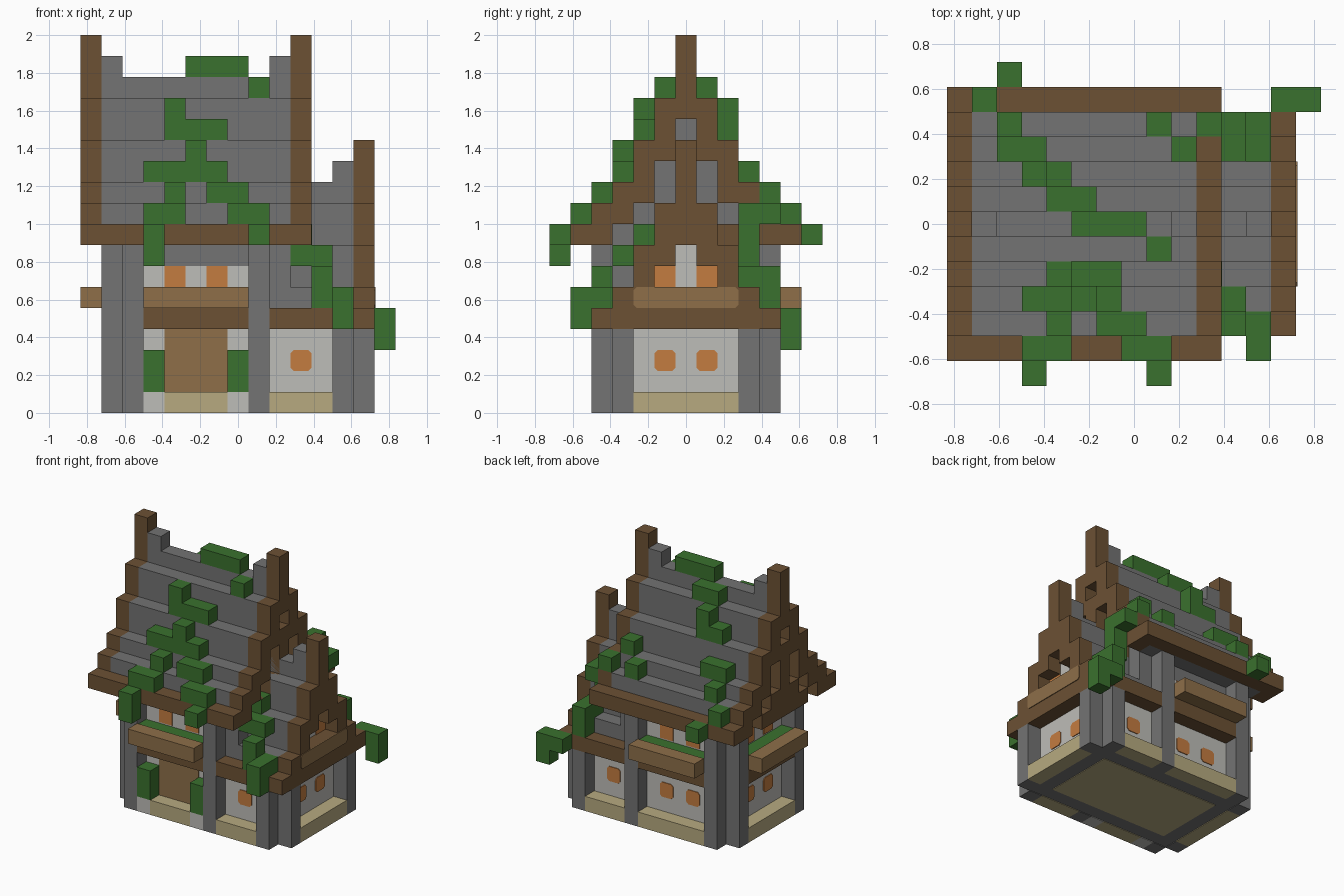
import bpy
import bmesh
from mathutils import Vector

old = bpy.data.objects.get("Cube")
if old:
    bpy.data.objects.remove(old, do_unlink=True)

UNIT = 1 / 9                      # one block
ORIGIN = Vector((7.5, 6.5, 0))    # block grid centre
RIDGE = 6                         # block row of both ridges


def linear(c):
    c /= 255
    return c / 12.92 if c <= 0.04045 else ((c + 0.055) / 1.055) ** 2.4


def material(name, r, g, b):
    mat = bpy.data.materials.new(name)
    mat.use_nodes = True
    colour = (linear(r), linear(g), linear(b), 1)
    mat.diffuse_color = colour
    bsdf = mat.node_tree.nodes["Principled BSDF"]
    bsdf.inputs["Base Color"].default_value = colour
    bsdf.inputs["Roughness"].default_value = 1
    return mat


STONE = material("stone grey", 115, 115, 115)
TIMBER = material("dark timber", 108, 81, 52)
PLANK = material("light plank", 142, 111, 73)
LEAF = material("leaf green", 58, 113, 46)
PLASTER = material("plaster white", 190, 189, 184)
SAND = material("sand base", 183, 170, 128)
GLOW = material("window orange", 196, 124, 64)


def part(name, mat, boxes, round_axis=None):
    """Joins blocks given as x, y and z spans; round_axis clips the corners around that axis."""
    bm = bmesh.new()
    for xs, ys, zs in boxes:
        low, high = (Vector(p) for p in zip(xs, ys, zs))
        made = bmesh.ops.create_cube(bm, size=1)["verts"]
        for v in made:
            v.co = (low + (v.co + Vector((.5, .5, .5))) * (high - low) - ORIGIN) * UNIT
        if round_axis is not None:
            edges = {e for v in made for e in v.link_edges
                     if abs((e.verts[0].co - e.verts[1].co).normalized()[round_axis]) > .9}
            bmesh.ops.bevel(bm, geom=list(edges), offset=UNIT * .15, segments=1, affect='EDGES')
    mesh = bpy.data.meshes.new(name)
    bm.to_mesh(mesh)
    bm.free()
    mesh.materials.append(mat)
    obj = bpy.data.objects.new(name, mesh)
    bpy.context.collection.objects.link(obj)
    return obj


def cell(x, y, z, height=1):
    return (x, x + 1), (y, y + 1), (z, z + height)


def both_sides(boxes):
    """Adds the front-to-back mirror image of each block."""
    return boxes + [(x, (13 - y[1], 13 - y[0]), z) for x, y, z in boxes]


def roof(name, tops, xs, floor):
    """Stepped stone roof; tops lists the heights from the ridge outwards."""
    boxes = [(xs, (RIDGE, RIDGE + 1), (floor, tops[0]))]
    for d, top in enumerate(tops[1:-1], 1):
        boxes += both_sides([(xs, (RIDGE - d, RIDGE - d + 1), (floor, top))])
    return part(name, STONE, boxes)


def gable(name, x, floor, rows):
    """Timber frame drawn row by row upwards, half of it from the ridge outwards."""
    boxes = []
    for k, row in enumerate(rows):
        for d, mark in enumerate(row):
            if mark == "#":
                boxes.append(cell(x, RIDGE + d, floor + k))
                if d:
                    boxes.append(cell(x, RIDGE - d, floor + k))
    return part(name, TIMBER, boxes)


# Stone posts with notched corners
part("main_posts", STONE, both_sides([
    cell(2, 2, 0, 8), cell(1, 3, 0, 8), cell(8, 2, 0, 8), cell(9, 3, 4, 4)]))
part("wing_posts", STONE, both_sides([cell(12, 2, 0, 4), cell(13, 3, 0, 4)]))

# Walls and floor
part("lower_walls", PLASTER, [((2, 13), (3, 10), (.5, 4))])
part("upper_walls", PLASTER, [((2, 9), (3, 10), (4, 7))])
part("wall_top_course", STONE, [((2, 10), (3, 10), (7, 8))])
part("foundation", STONE, [((2, 13), (3, 10), (.04, .5))])
part("floor", SAND, [((3, 12), (4, 9), (0, .04))])
part("base_course", SAND, both_sides([((9, 12), (2, 3), (0, 1))]) + [
    ((4, 7), (2, 3), (0, 1)), ((3, 8), (10, 11), (0, 1)),
    ((13, 14), (4, 9), (0, 1)), ((1, 2), (4, 9), (0, 1))])
part("bush_plinths", PLASTER, [cell(3, 2, 0), cell(7, 2, 0)])
part("bushes", LEAF, [cell(3, 2, 1, 2), cell(7, 2, 1, 2)])
part("door", PLANK, [((4, 7), (2.95, 3), (1, 4))])

# Beams and planters on the front, back and right walls
part("beams", TIMBER, both_sides([((3, 8), (2, 3), (4, 5))]) + [((1, 2), (4, 9), (4, 5))])
part("planters", PLANK, both_sides([((3, 8), (1, 2), (5, 6))]) + [((0, 1), (4, 9), (5, 6))])
part("planter_leaves", LEAF, both_sides([((3, 8), (2, 3), (5, 5.9))])
     + [((1, 2), (4, 9), (5, 5.9))])

# Windows as thin plates
front_glass = (2.95, 3)
part("wing_windows", GLOW, both_sides([((10, 11), front_glass, (2, 3))]), 1)
part("back_windows", GLOW, [((x, x + 1), (10, 10.05), (2, 3)) for x in (4, 6)], 1)
part("upper_windows", GLOW, both_sides(
    [((x, x + 1), front_glass, (6, 7)) for x in (4, 6)]))
part("side_windows", GLOW, [(xs, (y, y + 1), (2, 3))
     for y in (5, 7) for xs in ((13, 13.05), (1.95, 2))], 0)
part("right_upper_windows", GLOW, [((1.95, 2), (y, y + 1), (6, 7)) for y in (5, 7)])

# Main roof
MAIN = [16, 15, 13, 11, 10, 9]
roof("main_roof", MAIN, (1, 10), 8)
part("main_ridge_ends", STONE, [cell(x, RIDGE, 16) for x in (1, 9)])
part("main_eaves", TIMBER, both_sides([((1, 10), (1, 2), (8, 9))]))
main_rows = ["###.##", "##.##", "#.##", "#.#", "###", ".#", "##", "#", "#", "#"]
for side, x in (("right", 0), ("left", 10)):
    gable(side + "_main_gable", x, 8, main_rows)

# Wing roof
WING = [11, 10, 8, 6, 5]
roof("wing_roof", WING, (9, 13), 4)
part("wing_ridge_end", STONE, [cell(12, RIDGE, 11)])
part("wing_eaves", TIMBER, both_sides([((9, 13), (2, 3), (4, 5))]))
gable("wing_gable", 13, 4,
      ["#####", "####", "..#", ".##", "##", "##", "#", "#", "#"])
part("wing_gable_panel", PLASTER, [((13, 13.03), (5, 8), (6, 8))])
part("wing_gable_windows", GLOW, [((13.03, 13.08), (y, y + 1), (6, 7)) for y in (5, 7)])
part("wing_gable_rail", PLANK, [((14, 14.05), (4, 9), (5, 6))], 0)

# Ivy lying on the main roof: row, first block, end block
ivy_runs = [
    (6, 5, 8), (5, 8, 9), (4, 4, 7), (3, 3, 7), (2, 4, 5), (2, 6, 8),
    (1, 3, 5), (1, 7, 9), (0, 3, 4), (0, 8, 9),
    (7, 4, 6), (8, 3, 5), (9, 2, 4), (10, 2, 3), (11, 1, 2), (12, 2, 3),
    (9, 9, 10), (10, 8, 9), (10, 10, 11)]
heights = MAIN + [8]
ivy = [((a, b), (y, y + 1), (heights[abs(y - RIDGE)], heights[abs(y - RIDGE)] + 1))
       for y, a, b in ivy_runs]
ivy += [cell(4, 4, 14), cell(5, 3, 12), cell(3, 0, 7), cell(4, 8, 14)]
part("main_roof_ivy", LEAF, ivy)

# Ivy trailing down the wing
part("wing_front_ivy", LEAF, [
    cell(10, 3, 7), cell(11, 3, 7), cell(11, 2, 5, 2),
    cell(12, 2, 5), cell(12, 1, 4, 2), cell(10.02, 4, 8)])
part("wing_back_ivy", LEAF, [
    cell(11, 9, 7, 3), cell(11, 10, 9), cell(12, 9, 6), cell(12, 10, 5, 2),
    cell(13, 11, 4), cell(14, 11, 3, 2)])
